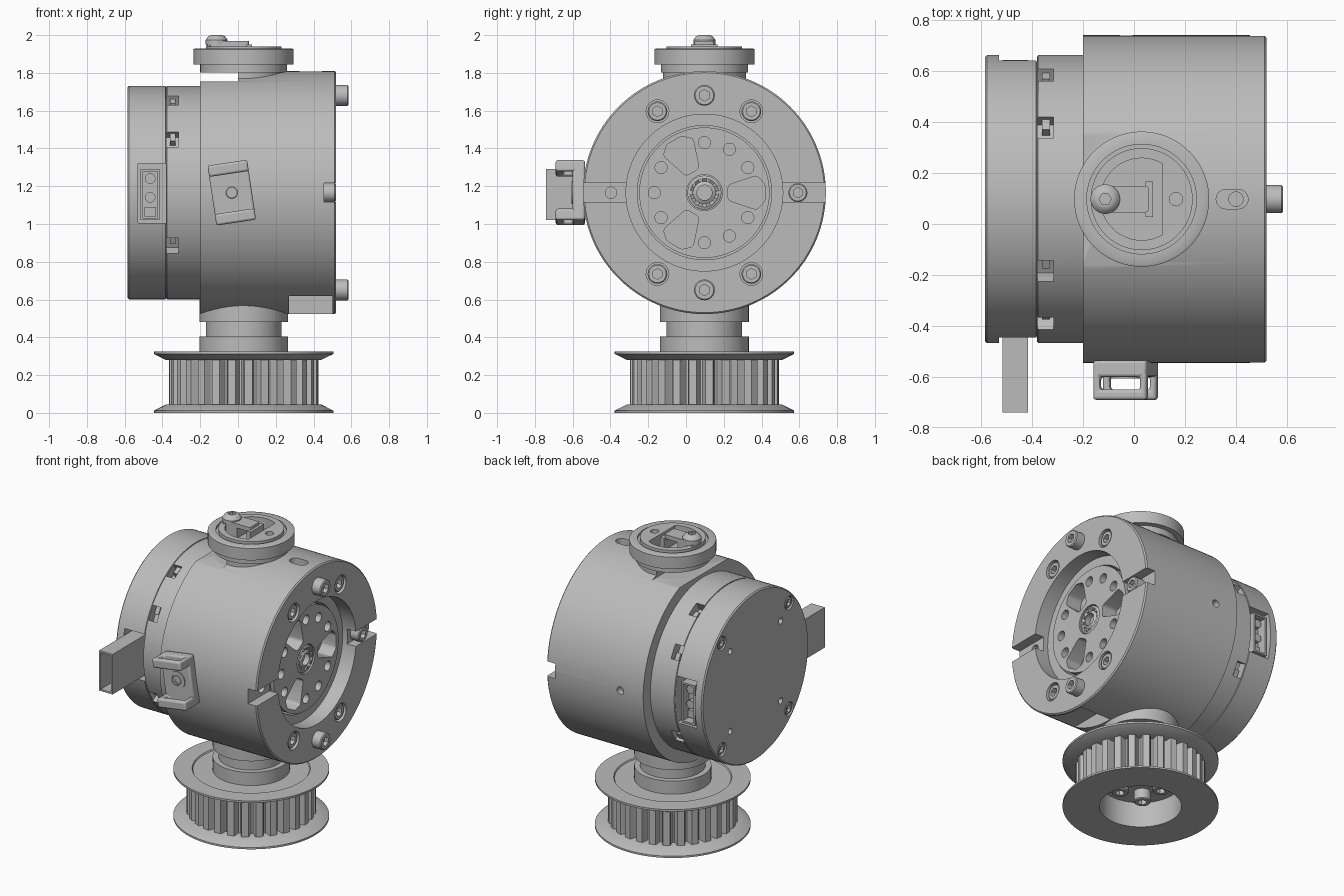
import bpy, bmesh
from math import sin, cos, pi, radians
from mathutils import Matrix, Vector

cube = bpy.data.objects.get("Cube")
if cube:
    bpy.data.objects.remove(cube, do_unlink=True)

grey = bpy.data.materials.new("machined_grey")
grey.use_nodes = True
grey.diffuse_color = (0.5, 0.5, 0.5, 1)
grey.node_tree.nodes["Principled BSDF"].inputs["Base Color"].default_value = (0.5, 0.5, 0.5, 1)

# Main axis runs along x; the vertical shaft stands on the base axis
CY, CZ = 0.0975, 1.166
MAIN = Vector((0, CY, CZ))
SHAFT = Vector((0.03, CY, 0))
AXES = {"Z": Matrix(), "X": Matrix.Rotation(pi / 2, 4, "Y"),
        "-X": Matrix.Rotation(-pi / 2, 4, "Y"), "-Y": Matrix.Rotation(pi / 2, 4, "X")}


def finish(name, bm, matrix):
    bmesh.ops.remove_doubles(bm, verts=bm.verts, dist=1e-5)
    bmesh.ops.transform(bm, matrix=matrix, verts=bm.verts)
    bmesh.ops.recalc_face_normals(bm, faces=bm.faces)
    mesh = bpy.data.meshes.new(name)
    bm.to_mesh(mesh)
    bm.free()
    mesh.materials.append(grey)
    obj = bpy.data.objects.new(name, mesh)
    bpy.context.collection.objects.link(obj)
    return obj


def lathe(name, profile, axis="Z", loc=(0, 0, 0), seg=96):
    """Closed (radius, height) profile turned about an axis."""
    bm = bmesh.new()
    vs = [bm.verts.new((r, 0, h)) for r, h in profile]
    edges = [bm.edges.new((vs[i - 1], vs[i])) for i in range(len(vs))
             if profile[i - 1][0] + profile[i][0] > 0]
    bmesh.ops.spin(bm, geom=vs + edges, cent=(0, 0, 0), axis=(0, 0, 1),
                   angle=2 * pi, steps=seg, use_merge=True)
    return finish(name, bm, Matrix.Translation(loc) @ AXES[axis])


def rod(name, r, a, b, axis="Z", loc=(0, 0, 0), seg=32):
    return lathe(name, [(0, a), (r, a), (r, b), (0, b)], axis, loc, seg)


def box(name, lo, hi, matrix=Matrix()):
    bm = bmesh.new()
    bmesh.ops.create_cube(bm, size=1)
    lo, hi = Vector(lo), Vector(hi)
    bmesh.ops.transform(bm, verts=bm.verts, matrix=Matrix.Translation((lo + hi) / 2)
                        @ Matrix.Diagonal((*(hi - lo), 1)))
    return finish(name, bm, matrix)


def hull(name, circles, a, b, matrix=Matrix()):
    """Prism around a set of (u, v, radius) circles."""
    bm = bmesh.new()
    for u, v, r in circles:
        for k in range(16):
            for h in (a, b):
                bm.verts.new((u + r * cos(k * pi / 8), v + r * sin(k * pi / 8), h))
    res = bmesh.ops.convex_hull(bm, input=bm.verts)
    bmesh.ops.delete(bm, geom=[v for v in res["geom_interior"] if isinstance(v, bmesh.types.BMVert)])
    bmesh.ops.dissolve_limit(bm, angle_limit=0.01, verts=bm.verts, edges=bm.edges)
    return finish(name, bm, matrix)


def cut(obj, *cutters):
    bpy.context.view_layer.objects.active = obj
    for c in cutters:
        mod = obj.modifiers.new("cut", "BOOLEAN")
        mod.operation, mod.solver, mod.object = "DIFFERENCE", "EXACT", c
        bpy.ops.object.modifier_apply(modifier=mod.name)
        bpy.data.objects.remove(c, do_unlink=True)
    return obj


def polar(r, deg):
    return MAIN + Vector((0, r * cos(radians(deg)), r * sin(radians(deg))))


def screw(name, r, a, b, axis, loc):
    head = lathe(name, [(0, a), (r, a), (r, b - 0.006), (r - 0.006, b), (0, b)], axis, loc, 32)
    return cut(head, rod("socket", r * 0.55, b - 0.03, b + 0.02, axis, loc, 6))


# Main housing with stepped recess in its face
body = lathe("main_housing", [(0, -.2), (.643, -.2), (.643, .512), (.635, .52), (.415, .52),
                              (.415, .42), (.355, .42), (.355, .25), (0, .25)], "X", MAIN, 128)
cut(body, box("top_step", (-.3, -.4, 1.755), (0, .6, 1.9)),
    box("bottom_pocket", (.27, -.5, .4), (.5, CY, .62)),
    hull("top_slot", [(.36, CY, .038), (.41, CY, .038)], 1.7, 1.9),
    rod("side_hole", .025, -.9, -.6, "-Y", (-.03, CY, CZ)))
for side in (0, 180):
    turn = Matrix.Translation(MAIN) @ Matrix.Rotation(radians(side), 4, "X")
    cut(body, box("face_slot", (.455, .38, -.05), (.6, .7, .05), turn))
cut(body, rod("slot_hole", .03, .35, .6, "X", polar(.495, 180)))
for deg in (60, 120, 240, 300):
    cut(body, rod("counterbore", .06, .45, .6, "X", polar(.497, deg)))
    screw("flush_screw", .052, .44, .512, "X", polar(.497, deg))
for deg in (90, 270):
    screw("face_screw", .055, .5, .585, "X", polar(.515, deg))
screw("slot_screw", .05, .44, .518, "X", polar(.495, 0))
rod("slot_pin", .03, 1.6, 1.77, "Z", (.40, CY, 0))

# Output disc with bolt holes and three rounded windows
disc = rod("output_disc", .345, .26, .438, "X", MAIN, 96)
for k in range(12):
    if k % 4:
        cut(disc, rod("bolt_hole", .032, .36, .5, "X", polar(.265, k * 30)))
    else:
        m = Matrix.Translation(MAIN) @ Matrix.Rotation(k * pi / 6, 4, "X") @ AXES["X"]
        cut(disc, hull("window", [(s * u, v, .025) for s in (-1, 1)
                                  for u, v in ((.022, .15), (.062, .27), (.035, .295))], .33, .5, m))
cut(disc, rod("centre_bore", .095, .4, .5, "X", MAIN))
lathe("centre_bearing", [(.04, .36), (.09, .36), (.09, .43), (.075, .437), (.06, .425), (.04, .437)],
      "X", MAIN, 48)
for k in range(10):
    rod("bearing_ball", .011, .4, .436, "X", polar(.07, k * 36), 10)

# Rear housing with vent slots and connector openings
rear = lathe("rear_housing", [(0, -.585), (.557, -.585), (.565, -.577), (.565, -.384), (.56, -.382),
                              (.56, -.378), (.565, -.376), (.565, -.15), (0, -.15)], "X", MAIN, 128)
for deg in (30, 60, 120, 150, 210, 330):
    turn = Matrix.Translation(MAIN) @ Matrix.Rotation(radians(deg), 4, "X")
    cut(rear, box("vent", (-.379, .5, -.047), (-.315, .7, .047), turn))
    box("vent_tab", (-.36, .49, -.047), (-.33, .545, 0), turn)
for deg in (45, 135, 225, 315):
    cut(rear, rod("bore", .045, .565, .7, "-X", polar(.505, deg)),
        rod("pin_hole", .02, .5, .7, "-X", polar(.38, deg)))
    screw("rear_screw", .038, .55, .583, "-X", polar(.505, deg))
for s, end in ((-1, .8375), (1, .545)):
    turn = Matrix.Translation(MAIN) @ Matrix.Diagonal((1, s, 1, 1))
    cut(rear, box("opening", (-.53, .46, -.16), (-.38, .7, .155), turn))
    shell = box("connector_shell", (-.515, .44, -.146), (-.415, end, .124), turn)
    cut(shell, box("inside", (-.503, .48, -.134), (-.427, 1, .112), turn))
    for z in (.075, -.025):
        loc = MAIN + Vector((-.465, 0, z))
        rod("contact", .028, -s * .47 - .02, -s * .47 - .02 * s - .03 * s, "-Y", loc, 20)
    box("contact_block", (-.495, .46, -.125), (-.435, .5, -.075), turn)

# Front bracket: a spine and two slotted arms, slightly tilted
tilt = Matrix.Translation((-.033, 0, CZ)) @ Matrix.Rotation(radians(-8.5), 4, "Y")
parts = [box("bracket_spine", (-.106, -.60, -.16), (.106, -.535, .16), tilt)]
for z in (-.13, .13):
    arm = box("bracket_arm", (-.106, -.69, z - .03), (.106, -.56, z + .03), tilt)
    parts.append(cut(arm, box("arm_slot", (-.08, -.65, z - .1), (.08, -.60, z + .1), tilt)))
for p in parts:
    mod = p.modifiers.new("round", "BEVEL")
    mod.width, mod.segments, mod.limit_method = .012, 3, "ANGLE"
lathe("bracket_washer", [(.035, .58), (.06, .58), (.06, .606), (.035, .606)], "-Y", (-.033, 0, CZ), 32)
screw("bracket_screw", .034, .57, .603, "-Y", (-.033, 0, CZ))

# Top neck, flanged cap and its D-shaped recess
neck = rod("top_neck", .22, 1.6, 1.81, "Z", SHAFT, 64)
cut(neck, box("neck_step", (-.4, -.4, 1.755), (0, .6, 1.803)))
cap = lathe("top_cap", [(0, 1.803), (.23, 1.803), (.23, 1.845), (.265, 1.845), (.265, 1.925),
                        (.255, 1.93), (.215, 1.93), (.215, 1.915), (.2, 1.915), (.2, 1.94), (0, 1.94)],
            "Z", SHAFT)
arc = [(.03 + min(.16 * cos(k * pi / 24), .08), CY + .16 * sin(k * pi / 24), .001) for k in range(48)]
cut(cap, hull("d_recess", arc, 1.87, 2), rod("cap_hole", .026, 1.88, 2, "Z", (.165, CY, 0)))
hull("clamp_arm", [(-.115, CY, .052), (.045, CY - .04, .012), (.045, CY + .04, .012)], 1.94, 1.968)
box("clamp_tab", (.045, CY - .07, 1.86), (.075, CY + .07, 1.95))
box("clamp_post", (-.15, CY - .05, 1.86), (-.04, CY + .05, 1.945))
button = lathe("clamp_screw", [(0, 1.95), (.058, 1.95), (.058, 1.975), (.045, 1.993), (.03, 2), (0, 2)],
               "Z", (-.113, CY, 0), 32)
cut(button, rod("socket", .024, 1.975, 2.1, "Z", (-.113, CY, 0), 6))

# Lower shaft collars
rod("upper_collar", .235, .48, .62, "Z", SHAFT, 64)
rod("lower_neck", .2, .38, .5, "Z", SHAFT, 64)
rod("pulley_collar", .235, .31, .405, "Z", SHAFT, 64)

# Belt pulley: flanged core, hollow underneath, with a toothed band
lathe("pulley_core", [(.25, 0), (.475, 0), (.475, .012), (.41, .045), (.34, .045), (.34, .28), (.41, .28),
                      (.475, .312), (.475, .325), (.36, .325), (.355, .317), (0, .317), (0, .17), (.25, .17)],
      "Z", SHAFT)
bm = bmesh.new()
TEETH = 28
ring = []
for k in range(TEETH):
    for f, r in ((0, .385), (.06, .395), (.52, .395), (.58, .385), (.64, .355), (.72, .345), (.86, .345), (.94, .355)):
        a = (k + f) * 2 * pi / TEETH
        ring.append([bm.verts.new((r * cos(a), r * sin(a), z)) for z in (.035, .29)])
for p, q in zip(ring, ring[1:] + ring[:1]):
    bm.faces.new((p[0], q[0], q[1], p[1]))
finish("pulley_teeth", bm, Matrix.Translation(SHAFT))
for k in range(4):
    a = pi / 4 + k * pi / 2
    under = SHAFT + Vector((.125 * cos(a), .125 * sin(a), .18))
    hub_screw = screw("hub_screw", .052, 0, .08, "Z", (0, 0, 0))
    hub_screw.data.transform(Matrix.Translation(under) @ Matrix.Rotation(pi, 4, "X"))

# Smooth shading with sharp edges kept
bpy.ops.object.select_all(action="DESELECT")
for o in bpy.context.collection.objects:
    if o.type == "MESH":
        o.select_set(True)
        bpy.context.view_layer.objects.active = o
bpy.ops.object.shade_smooth_by_angle(angle=radians(30))
